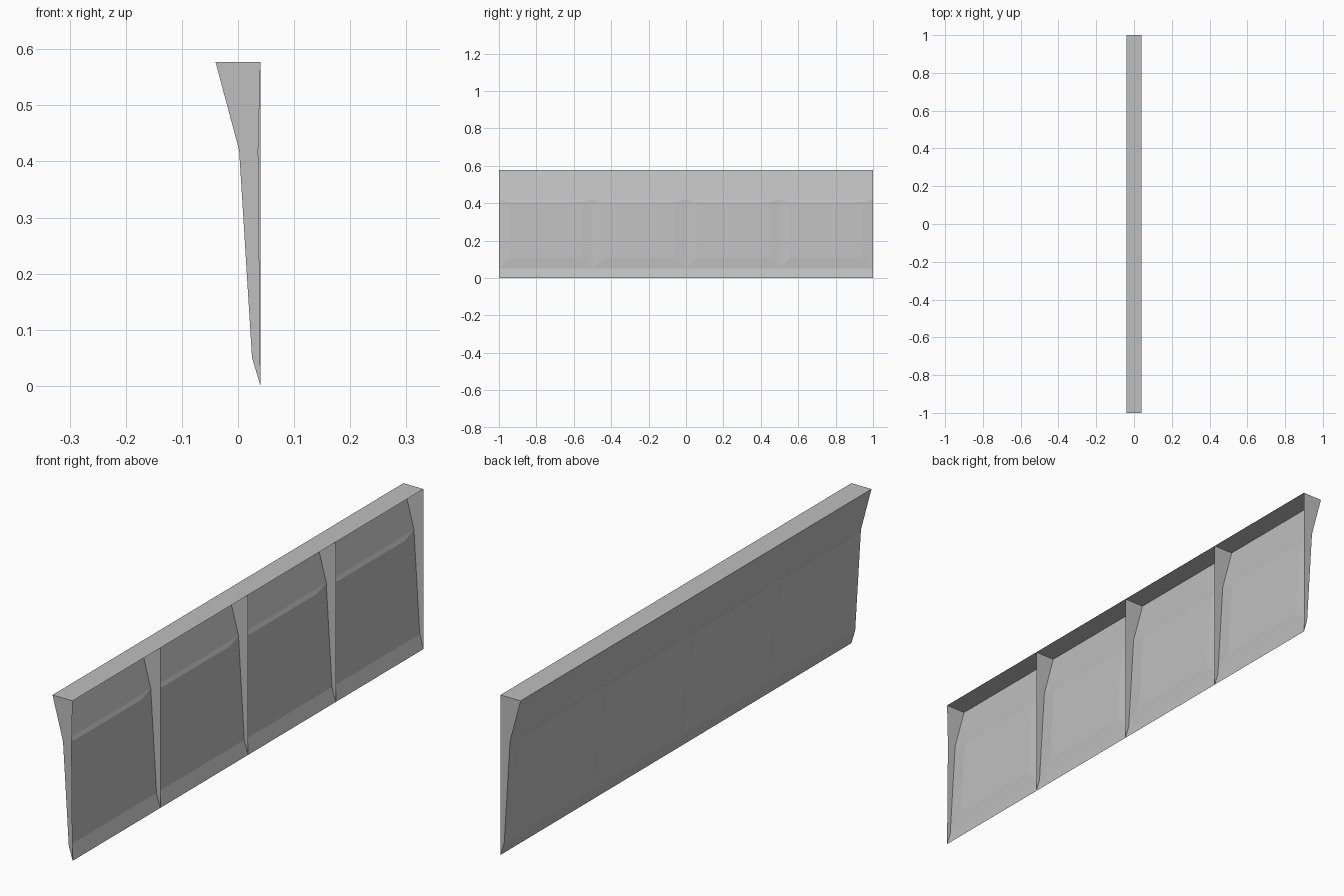
import bpy
import bmesh

cube = bpy.data.objects.get("Cube")
if cube:
    bpy.data.objects.remove(cube, do_unlink=True)

# Plain grey for every part
grey = bpy.data.materials.new("plain grey")
grey.use_nodes = True
COLOR = (0.52, 0.52, 0.52, 1)
grey.diffuse_color = COLOR
grey.node_tree.nodes["Principled BSDF"].inputs["Base Color"].default_value = COLOR

# Cross-section of the flared sheet, as (x, z) from top to bottom
TOP, BACK = 0.577, 0.04
PROFILE = [(-0.04, TOP), (0.002, 0.42), (0.025, 0.05), (BACK, 0)]
BAYS = 4
LENGTH = 2 / BAYS
RIBS = [-1 + i * LENGTH for i in range(BAYS + 1)]


def add_part(name, faces):
    """Build one object from a list of polygons given as points."""
    bm = bmesh.new()
    for points in faces:
        bm.faces.new([bm.verts.new(p) for p in points])
    bmesh.ops.remove_doubles(bm, verts=bm.verts, dist=0.0001)
    mesh = bpy.data.meshes.new(name)
    bm.to_mesh(mesh)
    bm.free()
    mesh.materials.append(grey)
    obj = bpy.data.objects.new(name, mesh)
    bpy.context.collection.objects.link(obj)
    return obj


def sheet_x(z):
    """Depth of the middle band of the sheet at height z."""
    (x0, z0), (x1, z1) = PROFILE[1:3]
    return x0 + (x1 - x0) * (z0 - z) / (z0 - z1)


# Sheet: three bands per bay, the middle one with a shallow raised panel
RAISE, INSET, PANEL_TOP, PANEL_BOTTOM = 0.005, 0.06, 0.405, 0.11
sheet = []
for y0, y1 in zip(RIBS, RIBS[1:]):
    bands = [[(xa, y0, za), (xb, y0, zb), (xb, y1, zb), (xa, y1, za)]
             for (xa, za), (xb, zb) in zip(PROFILE, PROFILE[1:])]
    outer = bands.pop(1)
    xt, xb = sheet_x(PANEL_TOP) + RAISE, sheet_x(PANEL_BOTTOM) + RAISE
    a, b = y0 + INSET, y1 - INSET
    panel = [(xt, a, PANEL_TOP), (xb, a, PANEL_BOTTOM),
             (xb, b, PANEL_BOTTOM), (xt, b, PANEL_TOP)]
    sheet += bands + [panel]
    for i in range(4):
        j = (i + 1) % 4
        sheet.append([outer[i], outer[j], panel[j], panel[i]])
add_part("flared_sheet", sheet)

# Flat top ledge
left, right = PROFILE[0][0], BACK
add_part("top_ledge", [[(left, -1, TOP), (right, -1, TOP),
                        (right, 1, TOP), (left, 1, TOP)]])

# Thin ribs closing both ends and dividing the bays
for i, y in enumerate(RIBS):
    outline = PROFILE + [(BACK, TOP)]
    if i == 0:
        outline.insert(4, (0.036, 0.42))
    add_part(f"rib_{i + 1}", [[(x, y, z) for x, z in outline]])
